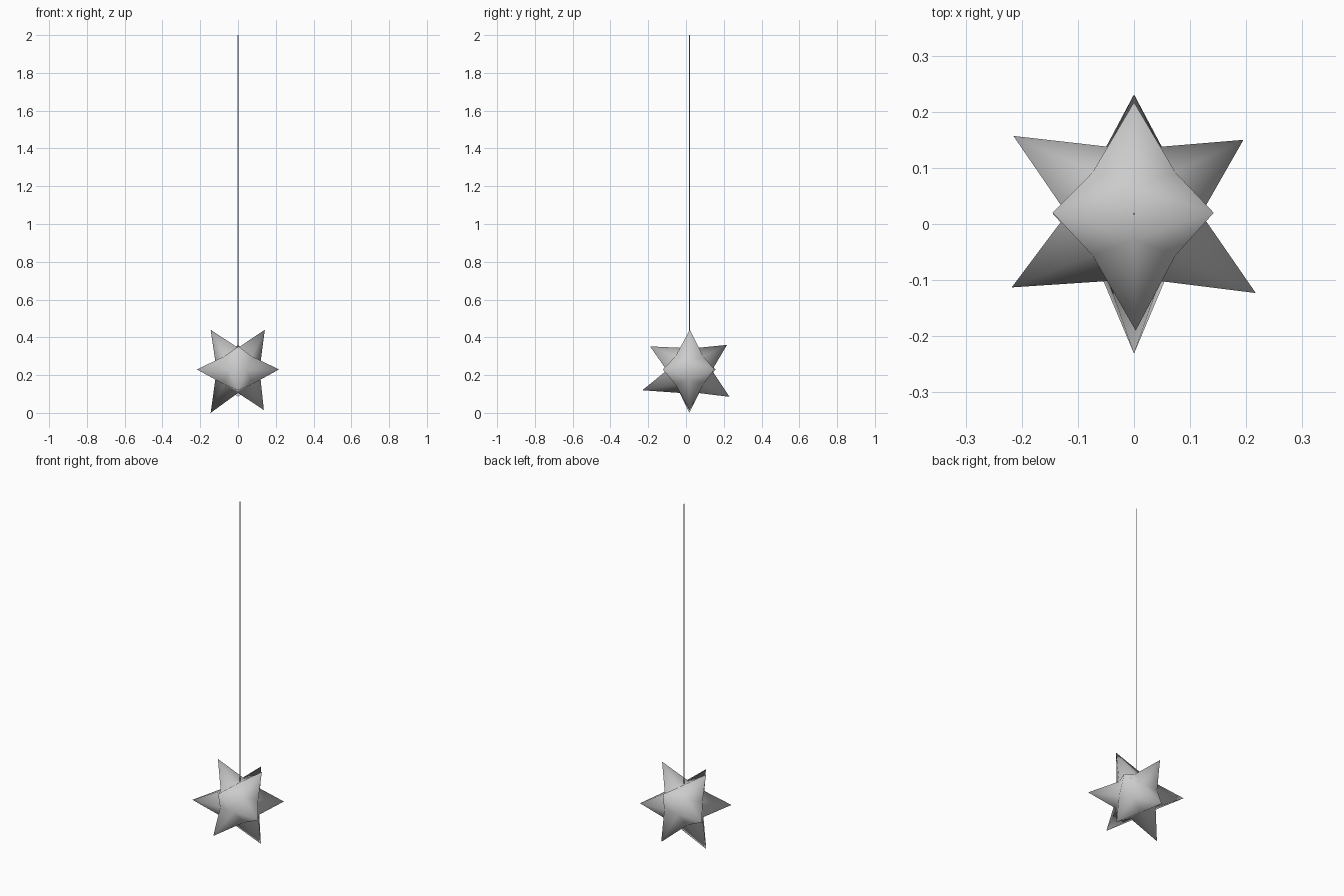
import bpy, bmesh
from mathutils import Vector

if "Cube" in bpy.data.objects:
    bpy.data.objects.remove(bpy.data.objects["Cube"])

CENTRE = Vector((0, 0.018, 0.225))
CORE_R = 0.128          # distance of the valleys between spikes
A, B = 0.135, 0.218     # golden-ratio offsets of the ideal spike tips

# slightly irregular spike tips, keyed by ideal direction signs
tips = {
    (B, A, 0): (0.195, 0.150, 0.23), (B, -A, 0): (0.217, -0.123, 0.23),
    (-B, A, 0): (-0.215, 0.157, 0.23), (-B, -A, 0): (-0.218, -0.113, 0.23),
    (A, 0, B): (0.142, 0.02, 0.44), (-A, 0, B): (-0.145, 0.02, 0.44),
    (A, 0, -B): (0.137, 0.018, 0.015), (-A, 0, -B): (-0.145, 0.018, 0.0),
    (0, -B, A): (0.003, -0.19, 0.352), (0, B, A): (0, 0.217, 0.36),
    (0, -B, -A): (0, -0.231, 0.12), (0, B, -A): (0, 0.231, 0.085),
}

# ideal icosahedron that says which valleys surround each spike
hull = bmesh.new()
real = {hull.verts.new(k): v for k, v in tips.items()}
bmesh.ops.convex_hull(hull, input=hull.verts[:])

# star: each hull edge becomes a valley edge with a triangle up to both tips
bm = bmesh.new()
tip = {v: bm.verts.new(real[v]) for v in hull.verts}
valley = {f: bm.verts.new(CENTRE + f.calc_center_median().normalized() * CORE_R)
          for f in hull.faces}
for e in hull.edges:
    f, g = e.link_faces
    for v in e.verts:
        bm.faces.new((tip[v], valley[f], valley[g]))
bmesh.ops.recalc_face_normals(bm, faces=bm.faces[:])
for f in bm.faces:
    f.smooth = True
mesh = bpy.data.meshes.new("star")
bm.to_mesh(mesh)
bm.free()
hull.free()
bpy.context.collection.objects.link(bpy.data.objects.new("star", mesh))

# thin hanging cord
bottom, top = 0.33, 2.0
bpy.ops.mesh.primitive_cylinder_add(vertices=8, radius=0.002, depth=top - bottom,
                                    location=(0, 0.018, (top + bottom) / 2))
bpy.context.object.name = "hanging_cord"
bpy.ops.object.shade_smooth_by_angle()
